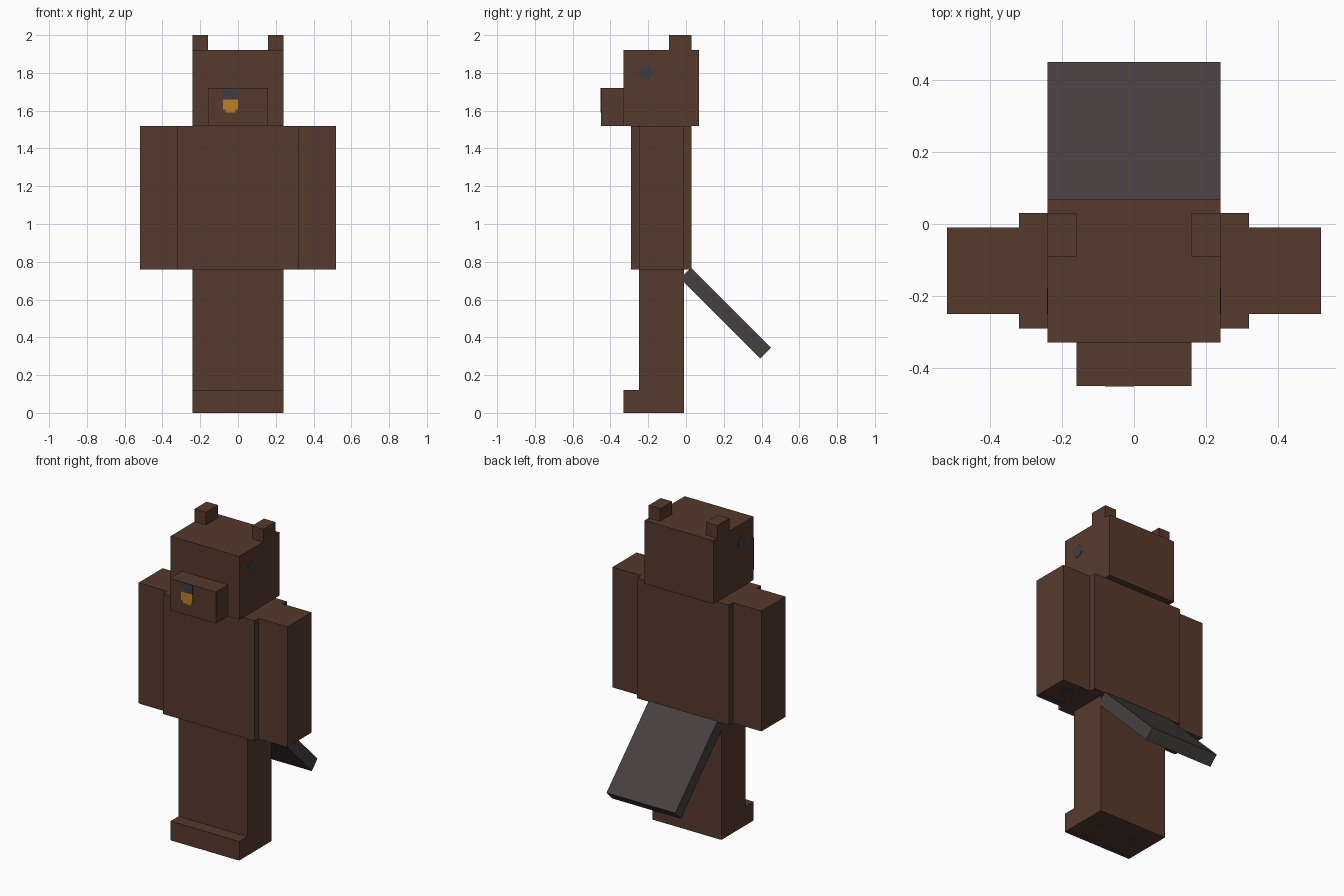
import bpy
import bmesh
from math import cos, sin, tau

if "Cube" in bpy.data.objects:
    bpy.data.objects.remove(bpy.data.objects["Cube"], do_unlink=True)


def material(name, rgb):
    mat = bpy.data.materials.new(name)
    mat.use_nodes = True
    mat.diffuse_color = (*rgb, 1)
    bsdf = mat.node_tree.nodes["Principled BSDF"]
    bsdf.inputs["Base Color"].default_value = (*rgb, 1)
    bsdf.inputs["Roughness"].default_value = 0.9
    return mat


brown = material("brown_fur", (0.094, 0.042, 0.026))
grey = material("tail_grey", (0.061, 0.051, 0.051))
slate = material("dark_slate", (0.045, 0.048, 0.052))
orange = material("orange", (0.52, 0.205, 0.023))


def prism(name, mat, x, profile):
    """Extrude a (y, z) outline across the x range."""
    bm = bmesh.new()
    face = bm.faces.new([bm.verts.new((x[0], y, z)) for y, z in profile])
    ext = bmesh.ops.extrude_face_region(bm, geom=[face])
    verts = [v for v in ext["geom"] if isinstance(v, bmesh.types.BMVert)]
    bmesh.ops.translate(bm, vec=(x[1] - x[0], 0, 0), verts=verts)
    bmesh.ops.recalc_face_normals(bm, faces=bm.faces)
    mesh = bpy.data.meshes.new(name)
    bm.to_mesh(mesh)
    bm.free()
    mesh.materials.append(mat)
    obj = bpy.data.objects.new(name, mesh)
    bpy.context.collection.objects.link(obj)
    return obj


def box(name, mat, x, y, z):
    outline = [(y[0], z[0]), (y[1], z[0]), (y[1], z[1]), (y[0], z[1])]
    return prism(name, mat, x, outline)


def span(side, a, b):
    """The x range a..b on the chosen side."""
    return sorted((side * a, side * b))


# Body and head
box("torso", brown, (-0.32, 0.32), (-0.29, 0.03), (0.76, 1.52))
box("head", brown, (-0.24, 0.24), (-0.33, 0.07), (1.52, 1.92))
box("muzzle", brown, (-0.16, 0.16), (-0.45, -0.33), (1.52, 1.72))

# Nose and mouth markings on the muzzle front
front = (-0.452, -0.449)
box("nose", slate, (-0.08, 0), front, (1.66, 1.72))
box("mouth", orange, (-0.08, 0), front, (1.605, 1.66))
box("mouth_tip", orange, (-0.067, -0.013), front, (1.59, 1.605))

# Paired parts
leg_outline = [(-0.33, 0), (-0.01, 0), (-0.01, 0.76),
               (-0.25, 0.76), (-0.25, 0.12), (-0.33, 0.12)]
eye_outline = [(-0.213 + 0.04 * cos(tau * (i + 0.5) / 8),
                1.803 + 0.04 * sin(tau * (i + 0.5) / 8)) for i in range(8)]
for side, label in ((1, "left"), (-1, "right")):
    prism(label + "_leg", brown, span(side, 0, 0.24), leg_outline)
    box(label + "_arm", brown, span(side, 0.32, 0.52), (-0.25, -0.01), (0.76, 1.52))
    box(label + "_ear", brown, span(side, 0.16, 0.24), (-0.09, 0.03), (1.92, 2.0))
    prism(label + "_eye", slate, span(side, 0.239, 0.242), eye_outline)

    # Claws and pads under the paws
    sole, palm = (-0.001, 0.002), (0.758, 0.762)
    box(label + "_foot_claws", slate, span(side, 0.01, 0.23), (-0.33, -0.30), sole)
    box(label + "_foot_pad", slate, span(side, 0.1, 0.14), (-0.17, -0.13), sole)
    box(label + "_hand_claws", slate, span(side, 0.33, 0.51), (-0.25, -0.21), palm)
    box(label + "_hand_pad", slate, span(side, 0.39, 0.45), (-0.13, -0.07), palm)

# Flat tail sloping down and back
prism("tail", grey, (-0.24, 0.24),
      [(0.026, 0.769), (0.45, 0.345), (0.394, 0.288), (-0.03, 0.712)])
